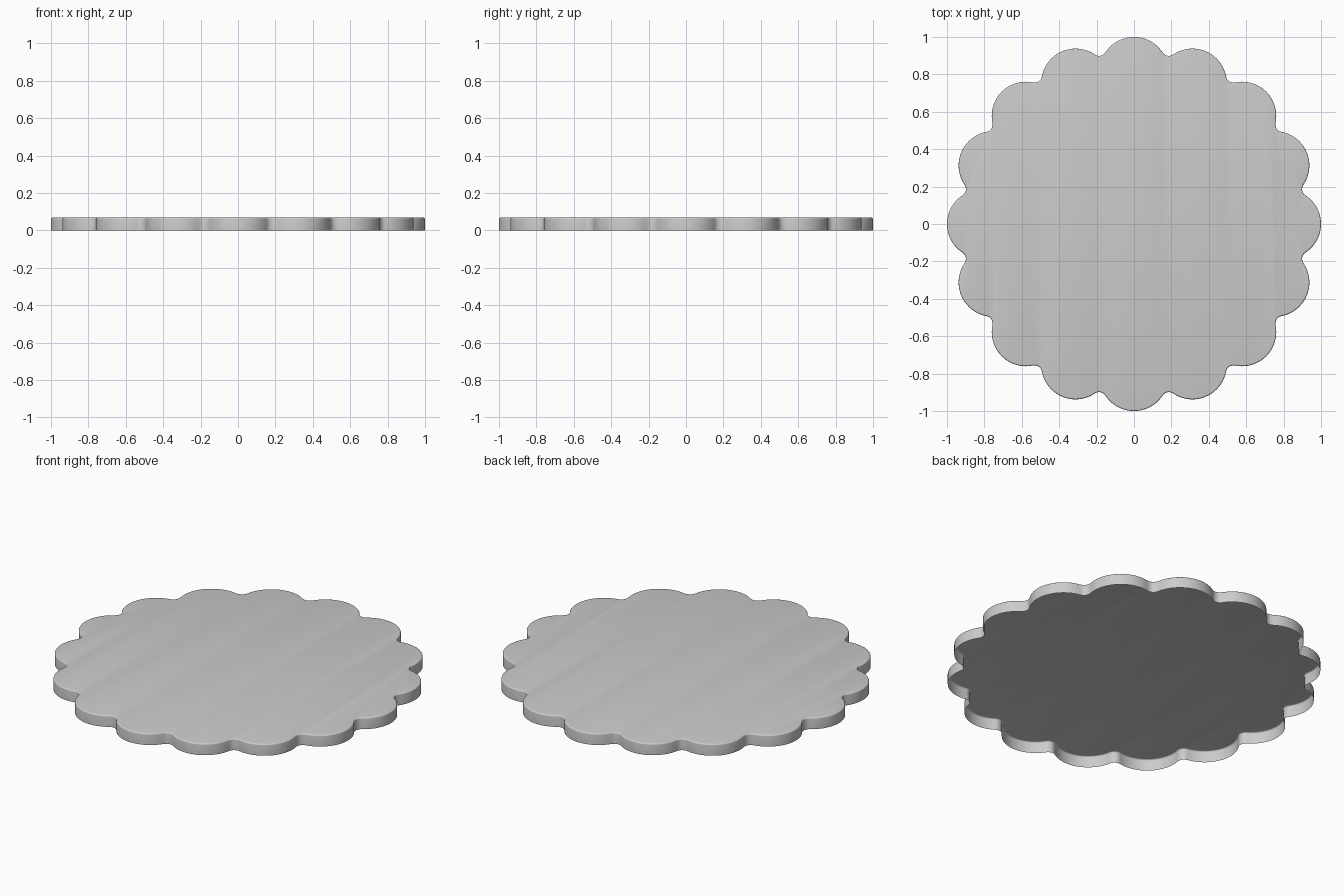
import bpy, bmesh
from math import sin, cos, pi, atan2, sqrt

if "Cube" in bpy.data.objects:
    bpy.data.objects.remove(bpy.data.objects["Cube"])

LOBES = 16
R_LOBE = 0.183           # lobe arc radius
C = 1.0 - R_LOBE         # lobe centre distance
R_FIL = 0.04             # valley fillet radius
H = 0.068
BEV = 0.008
A = pi / LOBES           # half of the lobe pitch

# fillet centre lies on the valley ray, tangent to both neighbouring lobes
D = C * cos(A) + sqrt((R_LOBE + R_FIL) ** 2 - (C * sin(A)) ** 2)
PHI = atan2(D * sin(A), D * cos(A) - C)


def outline(inset):
    """Scalloped outline of tangent arcs, moved inward by inset."""
    pts = []
    r, f = R_LOBE - inset, R_FIL + inset
    for i in range(LOBES):
        t = 2 * A * i
        arcs = ((C, 0.0, r, -PHI, PHI, 20),
                (D, A, f, PHI + pi, 2 * A + pi - PHI, 8))
        for dist, ang, rad, a0, a1, n in arcs:
            for k in range(n):
                a = a0 + (a1 - a0) * k / n + t
                pts.append((dist * cos(ang + t) + rad * cos(a),
                            dist * sin(ang + t) + rad * sin(a)))
    return pts


# thin open-bottomed tray: side wall, rounded top edge, flat top
bm = bmesh.new()
levels = [(0.0, 0.0)]
for k in range(5):
    a = k / 4 * pi / 2
    levels.append((BEV * (1 - cos(a)), H - BEV + BEV * sin(a)))
rings = [[bm.verts.new((x, y, z)) for x, y in outline(ins)] for ins, z in levels]
for lo, hi in zip(rings, rings[1:]):
    for i in range(len(lo)):
        j = (i + 1) % len(lo)
        bm.faces.new((lo[i], lo[j], hi[j], hi[i]))
bm.faces.new(rings[-1])

mesh = bpy.data.meshes.new("scalloped_tray")
bm.to_mesh(mesh)
bm.free()
tray = bpy.data.objects.new("scalloped_tray", mesh)
bpy.context.collection.objects.link(tray)
bpy.context.view_layer.objects.active = tray
tray.select_set(True)
bpy.ops.object.shade_smooth_by_angle(angle=0.6)
